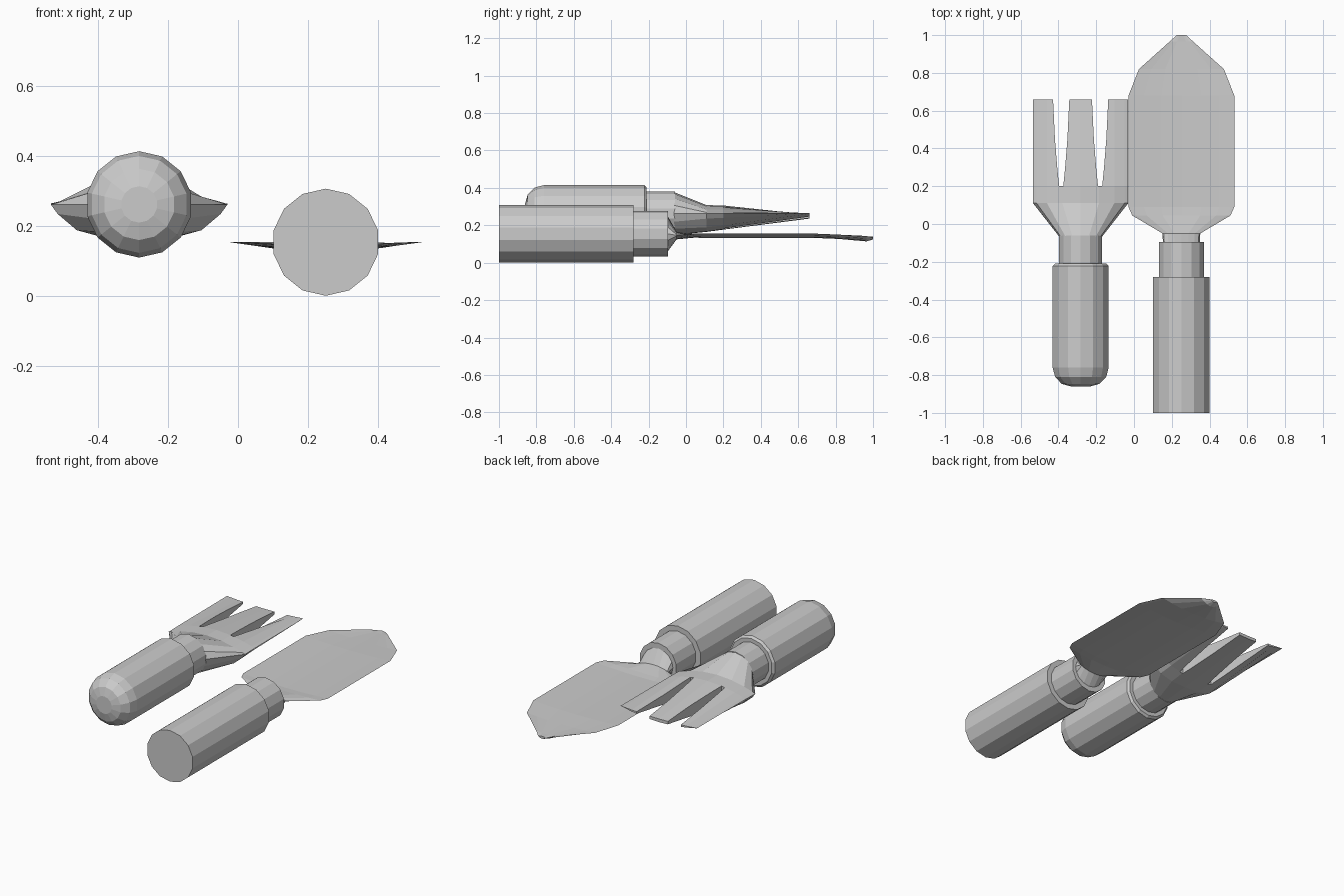
import bpy, bmesh
from math import sin, cos, pi

if "Cube" in bpy.data.objects:
    bpy.data.objects.remove(bpy.data.objects["Cube"])

FORK_X, FORK_Z = -0.2825, 0.263
TROWEL_X, TROWEL_Z = 0.251, 0.155


def loft(name, rings):
    """Closed skin through equal-length rings of points, capped at both ends."""
    bm = bmesh.new()
    vs = [[bm.verts.new(p) for p in ring] for ring in rings]
    n = len(vs[0])
    for a, b in zip(vs, vs[1:]):
        for i in range(n):
            j = (i + 1) % n
            bm.faces.new((a[i], a[j], b[j], b[i]))
    bm.faces.new(vs[0])
    bm.faces.new(vs[-1])
    bmesh.ops.recalc_face_normals(bm, faces=bm.faces)
    me = bpy.data.meshes.new(name)
    bm.to_mesh(me)
    bm.free()
    ob = bpy.data.objects.new(name, me)
    bpy.context.collection.objects.link(ob)
    return ob


def circle(cx, cz, y, r, n=14, start=pi / 2):
    return [(cx + r * cos(start + 2 * pi * k / n), y, cz + r * sin(start + 2 * pi * k / n))
            for k in range(n)]


def turned(name, cx, cz, profile):
    """Round part along y from (y, radius) pairs."""
    return loft(name, [circle(cx, cz, y, r) for y, r in profile])


def bowed(cx, y, w, top, bot, edge, top_pow=2, bot_pow=2, n=16):
    """Flattened section: top and bottom curves meeting at height edge."""
    ring = []
    for k in range(n):
        a = 2 * pi * k / n
        u = abs(cos(a))
        if k <= n // 2:
            z = top + (edge - top) * u ** top_pow
        else:
            z = bot + (edge - bot) * u ** bot_pow
        ring.append((cx + w * cos(a), y, z))
    return ring


# Trowel handle and collar
turned("trowel_handle", TROWEL_X, TROWEL_Z, [(-1.0, 0.153), (-0.28, 0.153)])
turned("trowel_collar", TROWEL_X, TROWEL_Z, [(-0.29, 0.122), (-0.095, 0.122)])

# Trowel neck and dished blade: (y, half width, top, bottom, edge)
blade = [
    (-0.05, 0.10, 0.165, 0.125, 0.147),
    (0.045, 0.26, 0.150, 0.134, 0.156),
    (0.09, 0.28, 0.146, 0.133, 0.156),
    (0.68, 0.28, 0.146, 0.133, 0.156),
    (0.82, 0.225, 0.142, 0.127, 0.150),
    (0.965, 0.063, 0.138, 0.114, 0.143),
    (1.0, 0.025, 0.139, 0.124, 0.134),
]
loft("trowel_blade", [circle(TROWEL_X, TROWEL_Z, -0.1, 0.098, 16, 0)]
     + [bowed(TROWEL_X, *s) for s in blade])

# Fork handle with domed end, and collar
dome = [(-0.76 - 0.1 * sin(a), 0.052 + 0.1 * cos(a)) for a in (pi / 2, pi / 3, pi / 6, 0)]
turned("fork_handle", FORK_X, FORK_Z, dome + [(-0.222, 0.152), (-0.21, 0.14)])
turned("fork_collar", FORK_X, FORK_Z, [(-0.22, 0.117), (-0.06, 0.117)])

# Fork head, thick at the root and thin at the tips
fork = loft("fork_head", [
    circle(FORK_X, FORK_Z, -0.065, 0.115, 16, 0),
    bowed(FORK_X, 0.11, 0.252, 0.308, 0.165, 0.262, 2, 4),
    bowed(FORK_X, 0.20, 0.252, 0.306, 0.177, 0.264, 2, 4),
    bowed(FORK_X, 0.66, 0.252, 0.255, 0.236, 0.266, 2, 2),
])

# Tapered slots cut between the tines
slot = [(0.20, 0.011), (0.30, 0.021), (0.45, 0.033), (0.70, 0.045)]
for side in (-1, 1):
    cx = FORK_X + side * 0.103
    rings = [[(cx - h, y, 0), (cx + h, y, 0), (cx + h, y, 0.6), (cx - h, y, 0.6)]
             for y, h in slot]
    cutter = loft("slot_cutter", rings)
    cutter.hide_render = True
    mod = fork.modifiers.new("slot", 'BOOLEAN')
    mod.operation = 'DIFFERENCE'
    mod.solver = 'EXACT'
    mod.object = cutter
    bpy.context.view_layer.objects.active = fork
    bpy.ops.object.modifier_apply(modifier=mod.name)
    bpy.data.objects.remove(cutter)
